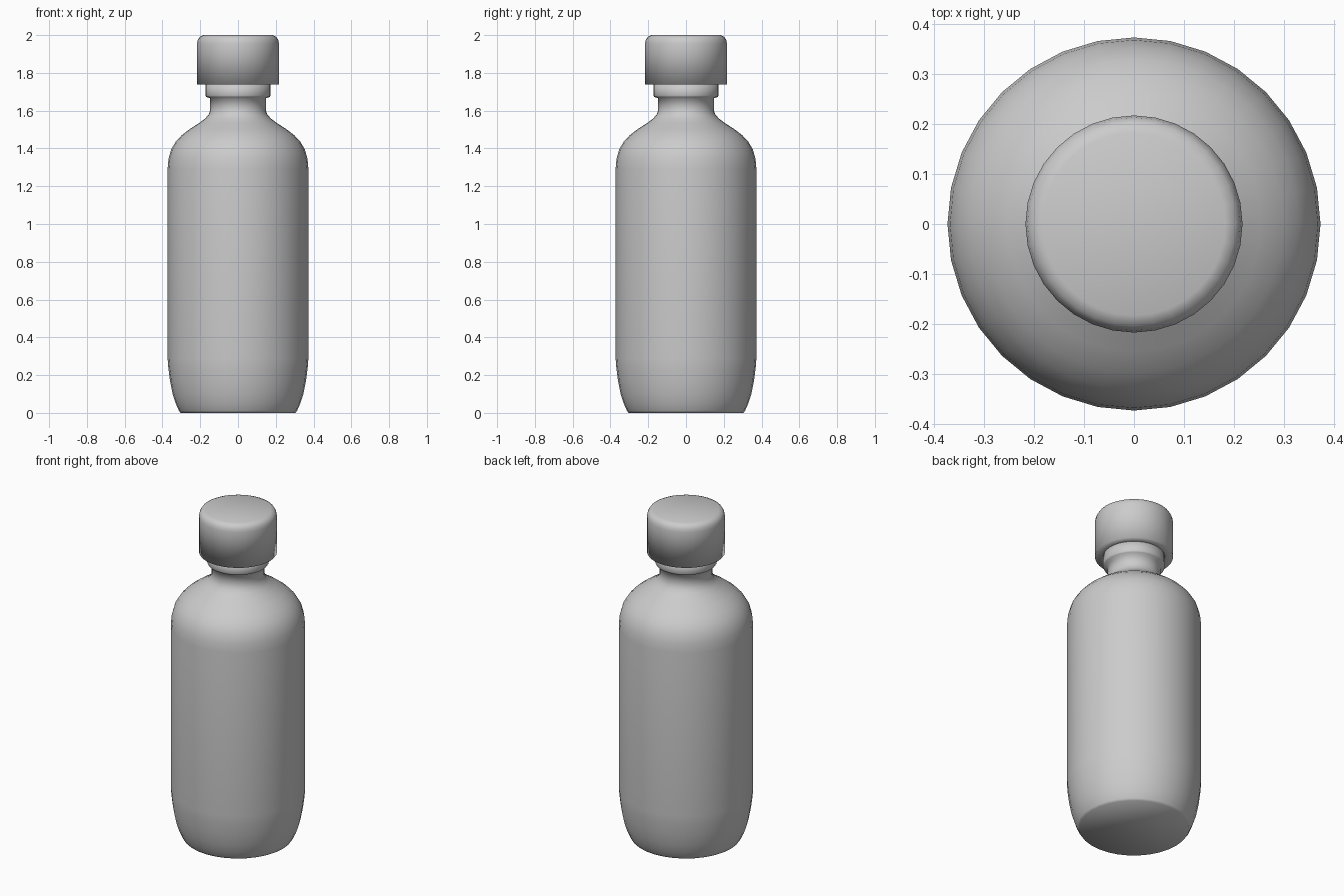
import bpy, bmesh
from math import pi

SIDES = 32

cube = bpy.data.objects.get("Cube")
if cube:
    bpy.data.objects.remove(cube, do_unlink=True)

grey = bpy.data.materials.new("plain_grey")
grey.use_nodes = True
grey.diffuse_color = (0.6, 0.6, 0.6, 1)
grey.node_tree.nodes["Principled BSDF"].inputs["Base Color"].default_value = (0.6, 0.6, 0.6, 1)


def lathe(name, profile):
    """Turn a (radius, height) profile round the z axis and close both ends."""
    bm = bmesh.new()
    verts = [bm.verts.new((r, 0, z)) for r, z in profile]
    edges = [bm.edges.new(pair) for pair in zip(verts, verts[1:])]
    bmesh.ops.spin(bm, geom=verts + edges, cent=(0, 0, 0), axis=(0, 0, 1),
                   angle=2 * pi, steps=SIDES, use_merge=True)
    bmesh.ops.remove_doubles(bm, verts=bm.verts, dist=0.0001)
    bmesh.ops.holes_fill(bm, edges=[e for e in bm.edges if e.is_boundary], sides=0)
    bmesh.ops.recalc_face_normals(bm, faces=bm.faces)
    for face in bm.faces:
        face.smooth = True
    mesh = bpy.data.meshes.new(name)
    bm.to_mesh(mesh)
    bm.free()
    mesh.materials.append(grey)
    obj = bpy.data.objects.new(name, mesh)
    bpy.context.collection.objects.link(obj)
    return obj


# Bottle: tapered foot, straight wall, round shoulder, neck and collar
lathe("bottle_body", [
    (0.305, 0), (0.313, 0.012), (0.33, 0.05), (0.346, 0.1), (0.36, 0.17),
    (0.369, 0.24), (0.373, 0.29), (0.373, 1.29), (0.368, 1.345),
    (0.354, 1.395), (0.33, 1.435), (0.298, 1.47), (0.255, 1.503),
    (0.205, 1.535), (0.172, 1.56), (0.154, 1.582), (0.147, 1.605),
    (0.147, 1.665), (0.168, 1.672), (0.172, 1.68), (0.172, 1.75),
])

# Screw cap: straight wall with a rounded top edge
lathe("cap", [
    (0.165, 1.738), (0.217, 1.738), (0.217, 1.955), (0.213, 1.975),
    (0.203, 1.991), (0.183, 2.0),
])
